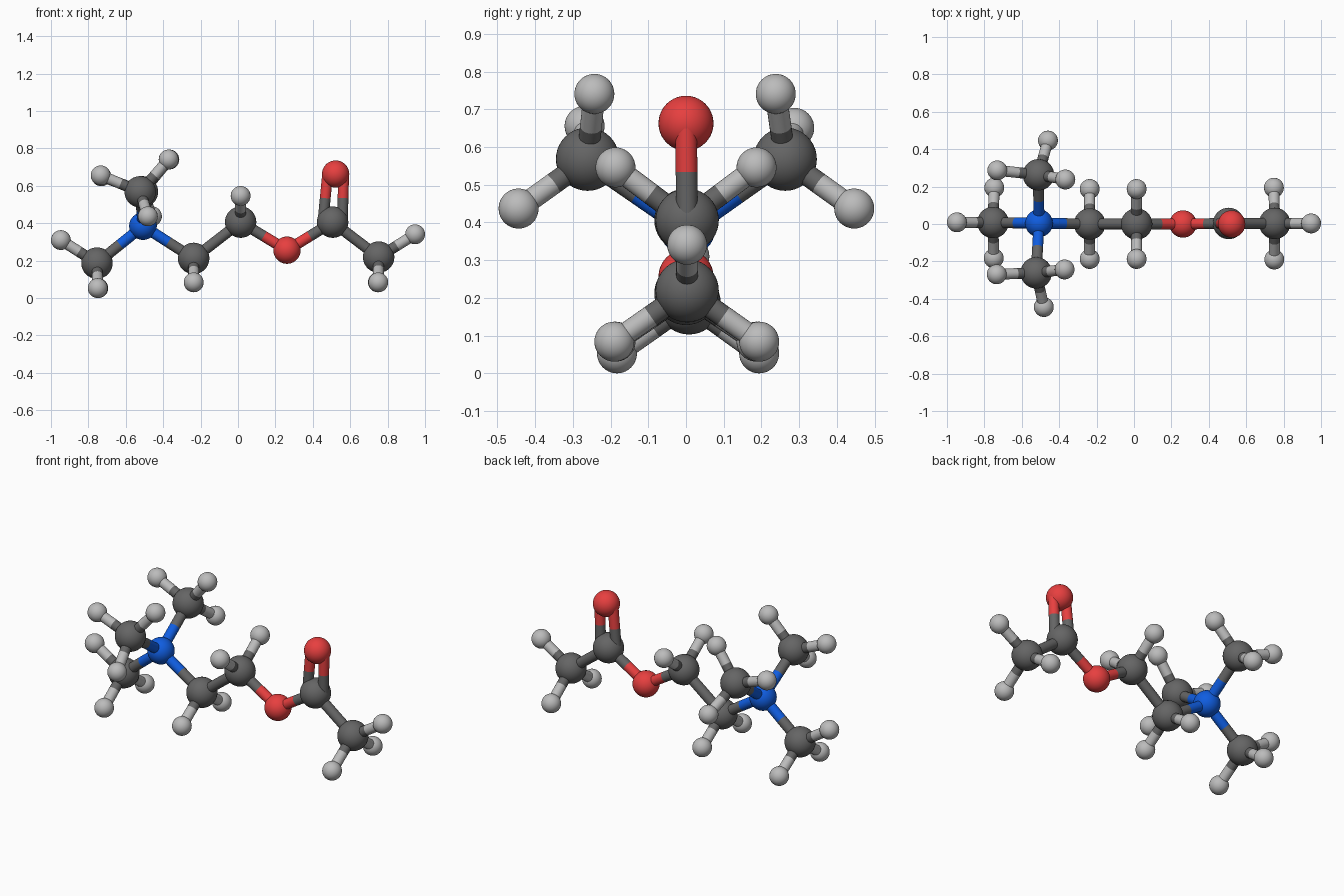
import bpy
from mathutils import Vector

if "Cube" in bpy.data.objects:
    bpy.data.objects.remove(bpy.data.objects["Cube"])

COLOURS = {'C': (0.13, 0.13, 0.13, 1), 'H': (0.5, 0.5, 0.5, 1),
           'O': (0.8, 0.05, 0.05, 1), 'N': (0.005, 0.11, 0.75, 1)}
RADII = {'C': 0.084, 'H': 0.053, 'O': 0.073, 'N': 0.074}
NAMES = {'C': 'carbon', 'H': 'hydrogen', 'O': 'oxygen', 'N': 'nitrogen'}
BOND_R = 0.029

mats = {}
for e, col in COLOURS.items():
    mats[e] = bpy.data.materials.new(NAMES[e])
    mats[e].diffuse_color = col


def atom(name, elem, pos):
    bpy.ops.mesh.primitive_uv_sphere_add(segments=40, ring_count=20,
                                         radius=RADII[elem], location=pos)
    o = bpy.context.object
    o.name = name
    o.data.materials.append(mats[elem])
    bpy.ops.object.shade_smooth()


def rod(name, elem, a, b):
    d = b - a
    bpy.ops.mesh.primitive_cylinder_add(vertices=24, radius=BOND_R,
                                        depth=d.length, location=(a + b) / 2)
    o = bpy.context.object
    o.name = name
    o.rotation_mode = 'QUATERNION'
    o.rotation_quaternion = d.to_track_quat('Z', 'Y')
    o.data.materials.append(mats[elem])
    bpy.ops.object.shade_smooth_by_angle()


def bond(name, ea, a, eb, b):
    # two half rods, each in the colour of its own atom
    a, b = Vector(a), Vector(b)
    mid = (a + b) / 2
    rod(name + "_half_a", ea, a, mid)
    rod(name + "_half_b", eb, mid, b)


# heavy atoms of the chain and the side methyl groups
heavy = {
    'end_methyl_carbon': ('C', (-0.754, 0.008, 0.187)),
    'nitrogen': ('N', (-0.508, 0.004, 0.385)),
    'back_methyl_carbon': ('C', (-0.511, 0.263, 0.568)),
    'front_methyl_carbon': ('C', (-0.523, -0.261, 0.568)),
    'inner_carbon': ('C', (-0.237, 0.0, 0.212)),
    'middle_carbon': ('C', (0.014, 0.0, 0.406)),
    'chain_oxygen': ('O', (0.262, 0.0, 0.256)),
    'acetyl_carbon': ('C', (0.506, 0.003, 0.406)),
    'top_oxygen': ('O', (0.522, 0.0, 0.663)),
    'acetyl_methyl_carbon': ('C', (0.752, 0.003, 0.219)),
}
for n, (e, p) in heavy.items():
    atom(n, e, p)

# hydrogens attached to each carbon
hydrogens = {
    'end_methyl_carbon': [(-0.947, 0.009, 0.31), (-0.747, 0.194, 0.053),
                          (-0.75, -0.183, 0.053)],
    'back_methyl_carbon': [(-0.367, 0.238, 0.741), (-0.731, 0.287, 0.651),
                           (-0.46, 0.446, 0.437)],
    'front_methyl_carbon': [(-0.371, -0.243, 0.741), (-0.734, -0.269, 0.656),
                            (-0.482, -0.444, 0.437)],
    'inner_carbon': [(-0.237, s * 0.187, 0.084) for s in (1, -1)],
    'middle_carbon': [(0.014, s * 0.187, 0.546) for s in (1, -1)],
    'acetyl_methyl_carbon': [(0.947, 0.003, 0.341), (0.748, 0.194, 0.084),
                             (0.75, -0.19, 0.084)],
}
for n, hs in hydrogens.items():
    for i, h in enumerate(hs):
        atom(f"{n}_hydrogen_{i}", 'H', h)
        bond(f"{n}_hydrogen_bond_{i}", 'C', heavy[n][1], 'H', h)

# single bonds of the skeleton
for a, b in [('end_methyl_carbon', 'nitrogen'), ('back_methyl_carbon', 'nitrogen'),
             ('front_methyl_carbon', 'nitrogen'), ('nitrogen', 'inner_carbon'),
             ('inner_carbon', 'middle_carbon'), ('middle_carbon', 'chain_oxygen'),
             ('chain_oxygen', 'acetyl_carbon'),
             ('acetyl_carbon', 'acetyl_methyl_carbon')]:
    bond(f"{a}_to_{b}", *heavy[a], *heavy[b])

# double bond: two slightly converging rods
c, o = Vector(heavy['acetyl_carbon'][1]), Vector(heavy['top_oxygen'][1])
for side, s in (('left', -1), ('right', 1)):
    bond(f"double_bond_{side}", 'C', c + Vector((s * 0.052, 0, 0)),
         'O', o + Vector((s * 0.043, 0, 0)))

for m in bpy.data.materials:
    if m.users and not m.is_grease_pencil:
        m.use_nodes = True
        m.node_tree.nodes["Principled BSDF"].inputs["Base Color"].default_value = m.diffuse_color
